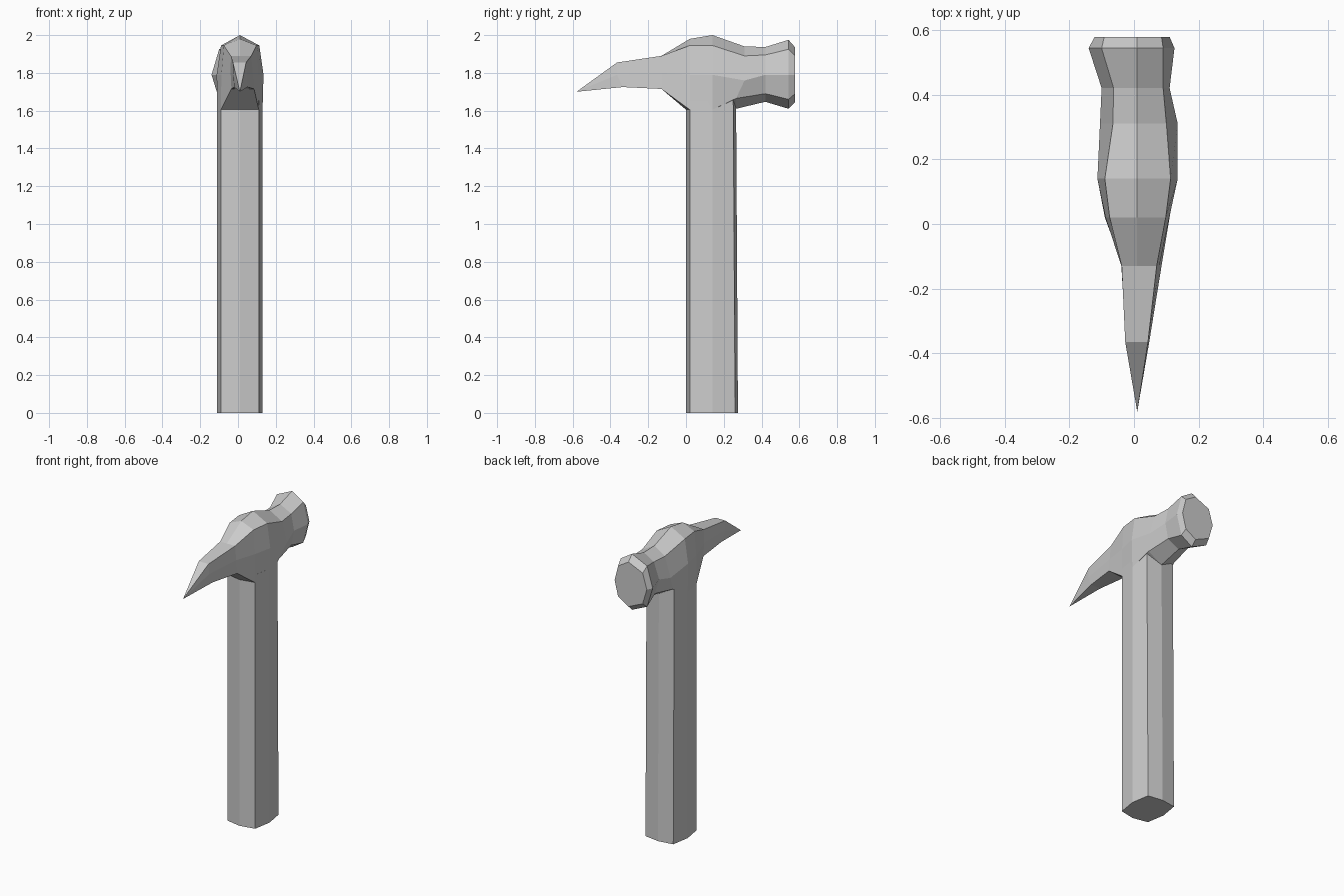
import bpy, bmesh


def loft(name, rings, tip=None):
    """Skin a list of equal-length rings; start at a point or a flat cap."""
    bm = bmesh.new()
    loops = [[bm.verts.new(p) for p in ring] for ring in rings]
    n = len(loops[0])
    for a, b in zip(loops, loops[1:]):
        for i in range(n):
            j = (i + 1) % n
            bm.faces.new((a[i], a[j], b[j], b[i]))
    if tip:
        t = bm.verts.new(tip)
        for i in range(n):
            bm.faces.new((t, loops[0][(i + 1) % n], loops[0][i]))
    else:
        bm.faces.new(loops[0])
    bm.faces.new(loops[-1])
    bmesh.ops.recalc_face_normals(bm, faces=bm.faces)
    mesh = bpy.data.meshes.new(name)
    bm.to_mesh(mesh)
    bm.free()
    obj = bpy.data.objects.new(name, mesh)
    bpy.context.collection.objects.link(obj)
    return obj


# Handle: eight-sided, slightly tapered at the back
def handle_ring(z, back):
    return [(0.01, 0, z), (0.11, 0.02, z), (0.13, 0.14, z), (0.11, back - 0.015, z),
            (0.01, back, z), (-0.09, back - 0.015, z), (-0.11, 0.14, z), (-0.09, 0.02, z)]


loft("handle", [handle_ring(0, 0.275), handle_ring(1.655, 0.265)])


# Head: eight-sided sections from the pick to the striking face
def head_ring(ys, ridge, upper, middle, lower, bottom):
    y_top, y_low, y_bot = ys
    ul, ur, uz = upper
    ml, mr, mz = middle
    ll, lr, lz = lower
    return [(0.01, y_top, ridge), (ur, y_top, uz), (mr, y_top, mz), (lr, y_low, lz),
            (0.01, y_bot, bottom), (ll, y_low, lz), (ml, y_top, mz), (ul, y_top, uz)]


sections = [
    ((-0.365, -0.335, -0.335), 1.855, (-0.027, 0.043, 1.855), (-0.025, 0.047, 1.79), (-0.02, 0.05, 1.725), 1.725),
    ((-0.13, -0.13, -0.13), 1.89, (-0.038, 0.07, 1.89), (-0.039, 0.078, 1.80), (-0.035, 0.085, 1.715), 1.718),
    ((0.02, 0.02, 0.0), 1.98, (-0.075, 0.098, 1.945), (-0.088, 0.109, 1.79), (-0.09, 0.11, 1.605), 1.605),
    ((0.14, 0.14, 0.14), 2.0, (-0.09, 0.113, 1.945), (-0.113, 0.135, 1.79), (-0.11, 0.13, 1.605), 1.605),
    ((0.31, 0.265, 0.265), 1.94, (-0.065, 0.1, 1.89), (-0.105, 0.135, 1.76), (-0.09, 0.11, 1.665), 1.61),
    ((0.42, 0.42, 0.42), 1.937, (-0.063, 0.09, 1.895), (-0.1, 0.11, 1.79), (-0.07, 0.09, 1.69), 1.647),
    ((0.543, 0.543, 0.543), 1.975, (-0.1, 0.09, 1.925), (-0.14, 0.125, 1.79), (-0.1, 0.09, 1.66), 1.61),
    ((0.578, 0.578, 0.578), 1.935, (-0.092, 0.085, 1.89), (-0.122, 0.11, 1.79), (-0.092, 0.085, 1.69), 1.645),
]
loft("hammer_head", [head_ring(*s) for s in sections], tip=(0.01, -0.58, 1.70))
